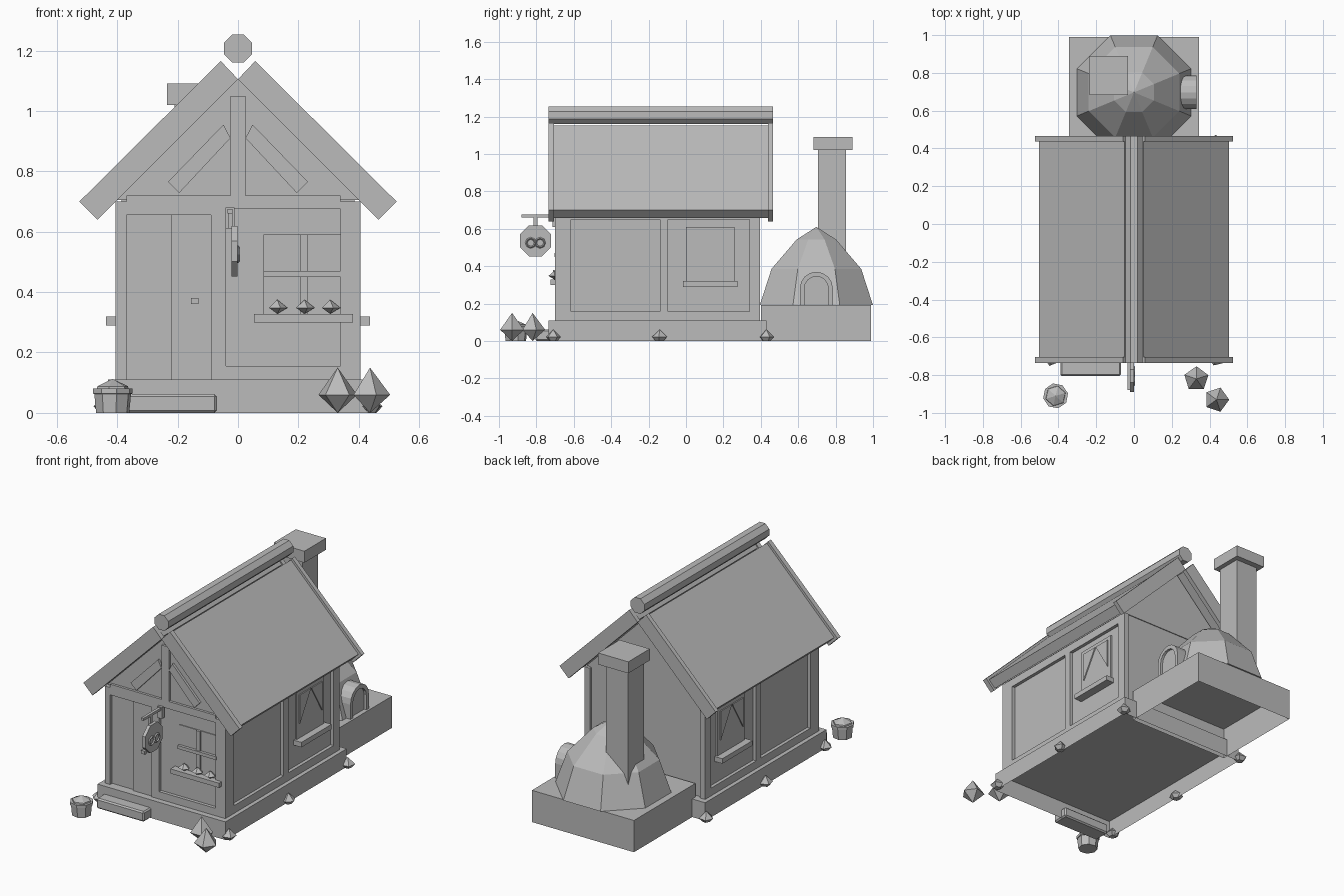
import bpy, bmesh, math
from mathutils import Matrix, Vector

cube = bpy.data.objects.get("Cube")
if cube:
    bpy.data.objects.remove(cube)

grey = bpy.data.materials.new("plain_grey")
grey.use_nodes = True
TONE = (0.5, 0.5, 0.5, 1)
grey.diffuse_color = TONE
grey.node_tree.nodes["Principled BSDF"].inputs["Base Color"].default_value = TONE


def finish(name, bm):
    bmesh.ops.recalc_face_normals(bm, faces=bm.faces[:])
    mesh = bpy.data.meshes.new(name)
    bm.to_mesh(mesh)
    bm.free()
    mesh.materials.append(grey)
    ob = bpy.data.objects.new(name, mesh)
    bpy.context.collection.objects.link(ob)
    return ob


def box(name, x, y, z, open_bottom=False):
    """Box from (low, high) pairs on each axis."""
    bm = bmesh.new()
    mid = Vector([sum(p) / 2 for p in (x, y, z)])
    size = [abs(p[1] - p[0]) for p in (x, y, z)]
    bmesh.ops.create_cube(bm, size=1, matrix=Matrix.Translation(mid) @ Matrix.Diagonal((*size, 1)))
    if open_bottom:
        bm.normal_update()
        bmesh.ops.delete(bm, geom=[f for f in bm.faces if f.normal.z < -0.9], context="FACES")
    return finish(name, bm)


def prism(name, outline, axis, low, high):
    """Extrude an outline along x (points are y, z) or y (points are x, z)."""
    bm = bmesh.new()
    place = (lambda a, b, d: (d, a, b)) if axis == "x" else (lambda a, b, d: (a, d, b))
    face = bm.faces.new([bm.verts.new(place(a, b, low)) for a, b in outline])
    out = bmesh.ops.extrude_face_region(bm, geom=[face])
    shift = Vector(place(0, 0, high - low))
    bmesh.ops.translate(bm, vec=shift, verts=[v for v in out["geom"] if isinstance(v, bmesh.types.BMVert)])
    return finish(name, bm)


def lathe(name, centre, rings, sides, turn=0.0):
    """Stack of (radius, height) rings; a zero radius makes a tip."""
    bm = bmesh.new()
    loops = []
    for r, z in rings:
        count = sides if r else 1
        loops.append([bm.verts.new((centre[0] + r * math.cos(turn + math.tau * i / sides),
                                    centre[1] + r * math.sin(turn + math.tau * i / sides), z))
                      for i in range(count)])
    for a, b in zip(loops, loops[1:]):
        for i in range(sides):
            j = (i + 1) % sides
            quad = [a[i % len(a)], a[j % len(a)], b[j % len(b)], b[i % len(b)]]
            bm.faces.new(list(dict.fromkeys(quad)))
    for end in (loops[0], loops[-1]):
        if len(end) > 1:
            bm.faces.new(end)
    return finish(name, bm)


def ngon(a, b, r, sides=8):
    return [(a + r * math.cos(math.tau * (i + 0.5) / sides),
             b + r * math.sin(math.tau * (i + 0.5) / sides)) for i in range(sides)]


# Footing, wall core and gable
box("footing", (-0.43, 0.43), (-0.735, 0.43), (0, 0.11), open_bottom=True)
box("wall_core", (-0.385, 0.385), (-0.68, 0.38), (0.11, 0.71))
prism("gable", [(-0.4, 0.705), (0.4, 0.705), (0, 1.105)], "y", -0.685, 0.385)

# Front timber frame
FRONT = (-0.7, -0.66)
for name, x, z in (("post_right", (-0.405, -0.37), (0.11, 0.7)),
                   ("post_door", (-0.09, -0.04), (0.11, 0.7)),
                   ("post_left", (0.34, 0.405), (0.11, 0.7)),
                   ("sill_beam", (-0.04, 0.34), (0.11, 0.155)),
                   ("top_beam", (-0.04, 0.34), (0.675, 0.72)),
                   ("door_lintel", (-0.37, -0.04), (0.655, 0.72)),
                   ("king_post", (-0.025, 0.025), (0.72, 1.05))):
    box("front_" + name, x, FRONT, z)
for s in (-1, 1):
    prism("gable_brace", [(s * 0.232, 0.765), (s * 0.195, 0.728), (s * 0.025, 0.91), (s * 0.048, 0.955)],
          "y", -0.7, -0.66)

# Door and knob
box("door", (-0.22, -0.09), (-0.692, -0.66), (0.11, 0.655))
box("door_knob", (-0.155, -0.13), (-0.71, -0.69), (0.36, 0.38))

# Front window with flower box
box("window_pane", (0.085, 0.34), (-0.685, -0.67), (0.325, 0.59))
box("window_mullion", (0.205, 0.23), (-0.695, -0.67), (0.325, 0.59))
box("window_crossbar", (0.085, 0.345), (-0.702, -0.67), (0.45, 0.47))
box("flower_box", (0.053, 0.38), (-0.725, -0.67), (0.3, 0.328))
for x in (0.13, 0.22, 0.305):
    lathe("flower", (x, -0.703), [(0, 0.328), (0.034, 0.348), (0, 0.375)], 5)

# Side and back timbers, side windows
for s in (-1, 1):
    def side(name, y, z, low=0.37, high=0.405):
        return box(name, (s * low, s * high), y, z)
    for y in ((-0.7, -0.615), (-0.14, -0.095), (0.34, 0.395)):
        side("side_post", y, (0.11, 0.7))
    for y in ((-0.615, -0.14), (-0.095, 0.34)):
        side("side_sill_beam", y, (0.11, 0.157))
        side("side_top_beam", y, (0.65, 0.7))
    side("side_window", (0, 0.26), (0.31, 0.61), 0.37, 0.395)
    side("side_window_sill", (-0.015, 0.275), (0.29, 0.32), 0.37, 0.437)
    for edge, d in ((0.022, 1), (0.238, -1)):
        prism("curtain", [(edge, 0.585), (edge + d * 0.105, 0.585), (edge, 0.41)], "x", s * 0.394, s * 0.402)

# Roof: thick barge boards at the ends, thinner panel between
for s in (-1, 1):
    board = [(0, 1.105), (s * 0.057, 1.165), (s * 0.525, 0.7), (s * 0.465, 0.64)]
    panel = [(s * 0.012, 1.107), (s * 0.05, 1.153), (s * 0.503, 0.7), (s * 0.46, 0.657)]
    prism("barge_board", board, "y", -0.735, -0.705)
    prism("barge_board", board, "y", 0.438, 0.465)
    prism("roof_panel", panel, "y", -0.705, 0.438)
prism("ridge_log", ngon(0, 1.207, 0.05), "y", -0.735, 0.465)

# Hanging sign with a raised twist
box("sign_bracket", (-0.035, -0.018), (-0.88, -0.68), (0.66, 0.675))
box("bracket_plate", (-0.042, -0.012), (-0.715, -0.69), (0.61, 0.68))
box("sign_hanger", (-0.032, -0.018), (-0.815, -0.795), (0.61, 0.662))
prism("sign_disc", ngon(-0.805, 0.535, 0.09), "x", -0.021, -0.001)
for y in (-0.83, -0.78):
    bpy.ops.mesh.primitive_torus_add(major_segments=8, minor_segments=4, major_radius=0.024,
                                     minor_radius=0.006, location=(0, y, 0.525),
                                     rotation=(0, math.pi / 2, 0))
    twist = bpy.context.object
    twist.name = "sign_twist"
    twist.data.materials.append(grey)

# Doorstep
step = box("doorstep", (-0.39, -0.07), (-0.805, -0.7), (0, 0.062))
bevel = step.modifiers.new("soft_edge", "BEVEL")
bevel.width, bevel.segments = 0.008, 1

# Oven base, dome, arched mouth and chimney
box("oven_base", (-0.343, 0.343), (0.4, 0.99), (0, 0.193), open_bottom=True)
OVEN = (0, 0.697)
k = 1 / math.cos(math.pi / 8)
lathe("oven_dome", OVEN, [(0.302 * k, 0.193), (0.24 * k, 0.385), (0.105 * k, 0.543), (0, 0.61)],
      8, math.pi / 8)


def arch(half, top, low):
    curve = [(OVEN[1] + half * math.cos(math.pi * i / 8), top - half + half * math.sin(math.pi * i / 8))
             for i in range(9)]
    return [(OVEN[1] + half, low)] + curve + [(OVEN[1] - half, low)]


outer, inner = arch(0.088, 0.37, 0.193), arch(0.064, 0.345, 0.193)
prism("oven_mouth_rim", outer + inner[::-1], "x", 0.2, 0.33)
prism("oven_mouth_door", inner, "x", 0.2, 0.315)
box("chimney", (-0.21, -0.06), (0.705, 0.855), (0.3, 1.03))
box("chimney_cap", (-0.235, -0.032), (0.683, 0.89), (1.02, 1.09))

# Potted plant
POT = (-0.415, -0.91)
lathe("pot", POT, [(0.056, 0), (0.062, 0.062), (0.067, 0.064), (0.067, 0.08)], 8, 0.2)
lathe("pot_plant", POT, [(0.055, 0.08), (0.053, 0.088), (0, 0.113)], 6, 0.3)

# Bushes and corner pebbles
for x, y, turn in ((0.33, -0.82, 0.3), (0.437, -0.93, 0.0)):
    lathe("bush", (x, y), [(0, 0), (0.067, 0.06), (0, 0.15)], 5, turn)
for s in (-1, 1):
    for y in (-0.71, -0.14, 0.43):
        lathe("pebble", (s * 0.437, y), [(0.022, 0), (0.042, 0.022), (0, 0.062)], 5, s * y)
